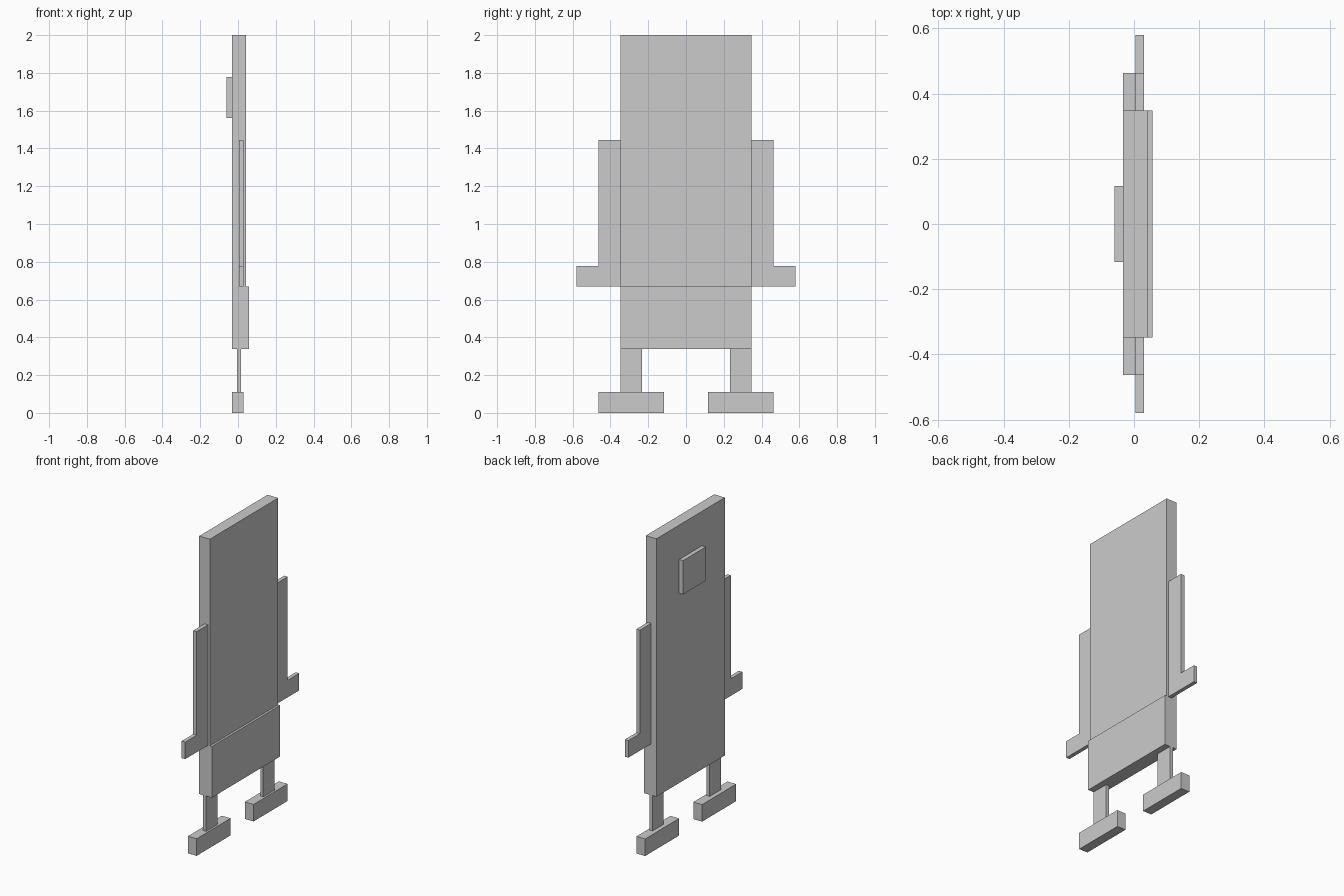
import bpy, bmesh

if "Cube" in bpy.data.objects:
    bpy.data.objects.remove(bpy.data.objects["Cube"])


def extrude(name, points, axis, start, end):
    """Extrude a closed profile along x (points are y,z) or along y (points are x,z)."""
    def place(p, d):
        return (d, p[0], p[1]) if axis == 'x' else (p[0], d, p[1])
    bm = bmesh.new()
    low = [bm.verts.new(place(p, start)) for p in points]
    high = [bm.verts.new(place(p, end)) for p in points]
    bm.faces.new(low)
    bm.faces.new(high)
    n = len(points)
    for i in range(n):
        j = (i + 1) % n
        bm.faces.new((low[i], low[j], high[j], high[i]))
    bmesh.ops.recalc_face_normals(bm, faces=bm.faces)
    mesh = bpy.data.meshes.new(name)
    bm.to_mesh(mesh)
    bm.free()
    obj = bpy.data.objects.new(name, mesh)
    bpy.context.collection.objects.link(obj)
    return obj


def rect(a0, a1, z0, z1):
    return [(a0, z0), (a1, z0), (a1, z1), (a0, z1)]


# Torso slab with a thicker lower band
extrude("body", [(-0.033, 0.338), (0.057, 0.338), (0.057, 0.668),
                 (0.043, 0.668), (0.043, 2.0), (-0.033, 2.0)],
        'y', -0.348, 0.348)

# Small raised panel on the -x side
extrude("back_panel", rect(-0.116, 0.116, 1.56, 1.778), 'x', -0.06, -0.033)

# Limbs, mirrored across y = 0
for side, s in (("left", -1), ("right", 1)):
    arm = [(0.348, 0.668), (0.58, 0.668), (0.58, 0.778),
           (0.463, 0.778), (0.463, 1.445), (0.348, 1.445)]
    limbs = [("arm", arm, 0.005, 0.03),
             ("leg", rect(0.234, 0.348, 0.11, 0.338), -0.005, 0.016),
             ("foot", rect(0.117, 0.463, 0.0, 0.11), -0.033, 0.029)]
    for name, pts, x0, x1 in limbs:
        extrude(f"{side}_{name}", [(s * y, z) for y, z in pts], 'x', x0, x1)
